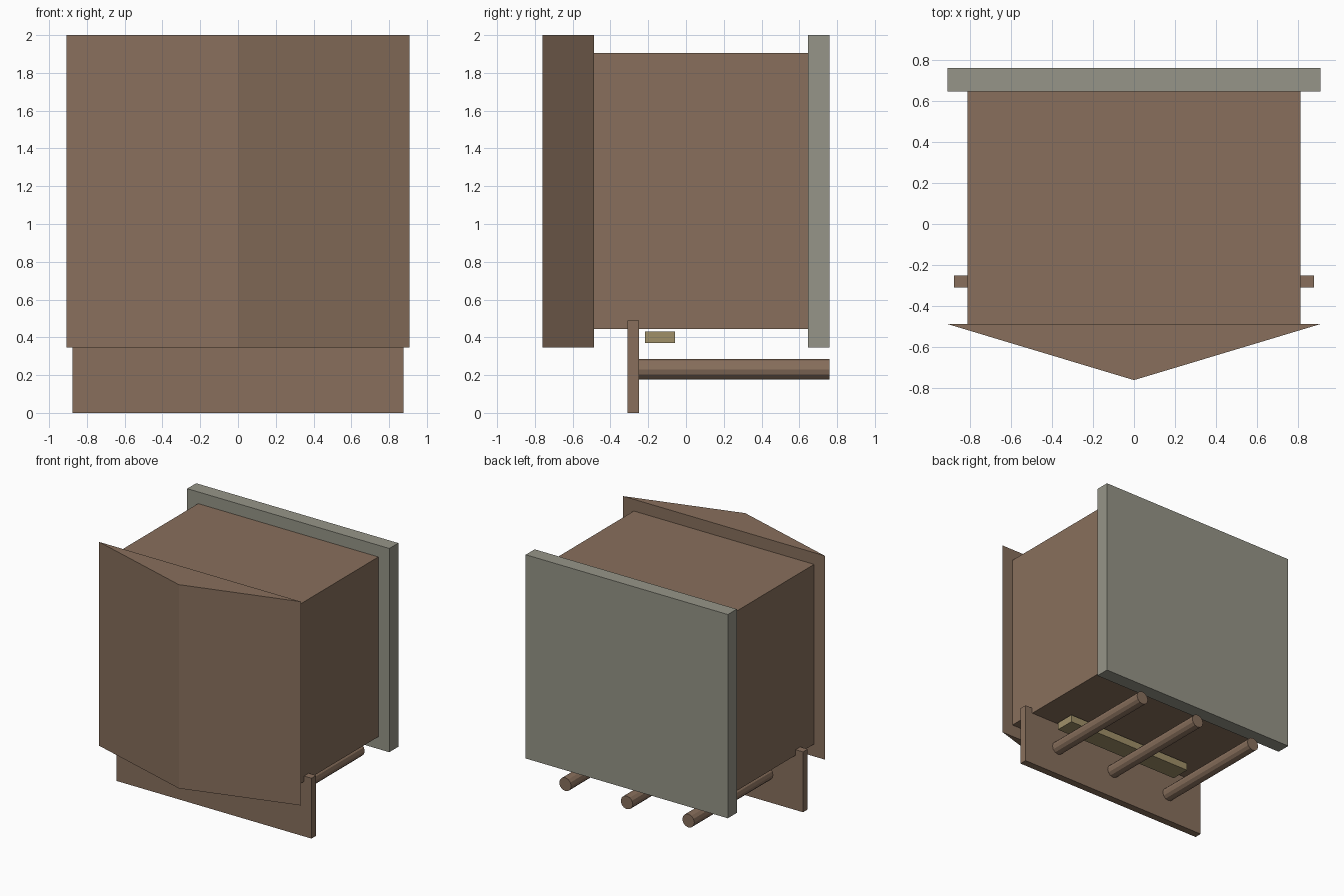
import bpy
import bmesh
from math import pi

cube = bpy.data.objects.get("Cube")
if cube:
    bpy.data.objects.remove(cube, do_unlink=True)


def make_material(name, rgb):
    mat = bpy.data.materials.new(name)
    mat.use_nodes = True
    color = (*rgb, 1)
    mat.diffuse_color = color
    mat.node_tree.nodes["Principled BSDF"].inputs["Base Color"].default_value = color
    return mat


wood = make_material("brown wood", (0.246, 0.159, 0.107))
stone = make_material("warm grey", (0.305, 0.301, 0.246))
straw = make_material("dull yellow", (0.35, 0.28, 0.141))


def box(name, half_width, y, z, mat):
    """Box centred on x, spanning the y and z ranges."""
    bpy.ops.mesh.primitive_cube_add(size=1, location=(0, sum(y) / 2, sum(z) / 2))
    ob = bpy.context.object
    ob.name = name
    ob.scale = (2 * half_width, y[1] - y[0], z[1] - z[0])
    bpy.ops.object.transform_apply(location=False, rotation=False, scale=True)
    ob.data.materials.append(mat)
    return ob


def prism(name, outline, z, mat):
    """Plan outline extruded upward."""
    bm = bmesh.new()
    base = bm.faces.new([bm.verts.new((x, y, z[0])) for x, y in outline])
    top = bmesh.ops.extrude_face_region(bm, geom=[base])["geom"]
    bmesh.ops.translate(bm, vec=(0, 0, z[1] - z[0]),
                        verts=[v for v in top if isinstance(v, bmesh.types.BMVert)])
    bmesh.ops.recalc_face_normals(bm, faces=bm.faces)
    mesh = bpy.data.meshes.new(name)
    bm.to_mesh(mesh)
    bm.free()
    mesh.materials.append(mat)
    ob = bpy.data.objects.new(name, mesh)
    bpy.context.collection.objects.link(ob)
    return ob


# Main block, back plate and pointed front
box("body", 0.81, (-0.487, 0.645), (0.445, 1.905), wood)
box("back_plate", 0.908, (0.645, 0.76), (0.345, 2.0), stone)
prism("pointed_front", [(-0.908, -0.487), (0, -0.76), (0.908, -0.487)], (0.345, 2.0), wood)

# Board and slab under the body
box("lower_board", 0.877, (-0.31, -0.25), (0, 0.49), wood)
box("under_slab", 0.58, (-0.217, -0.057), (0.37, 0.43), straw)

# Three rods running from the board to the back
for side, x in (("right", -0.553), ("middle", 0), ("left", 0.553)):
    bpy.ops.mesh.primitive_cylinder_add(vertices=12, radius=0.054, depth=1.01,
                                        location=(x, 0.255, 0.23),
                                        rotation=(pi / 2, 0, 0))
    rod = bpy.context.object
    rod.name = side + "_rod"
    rod.data.materials.append(wood)
